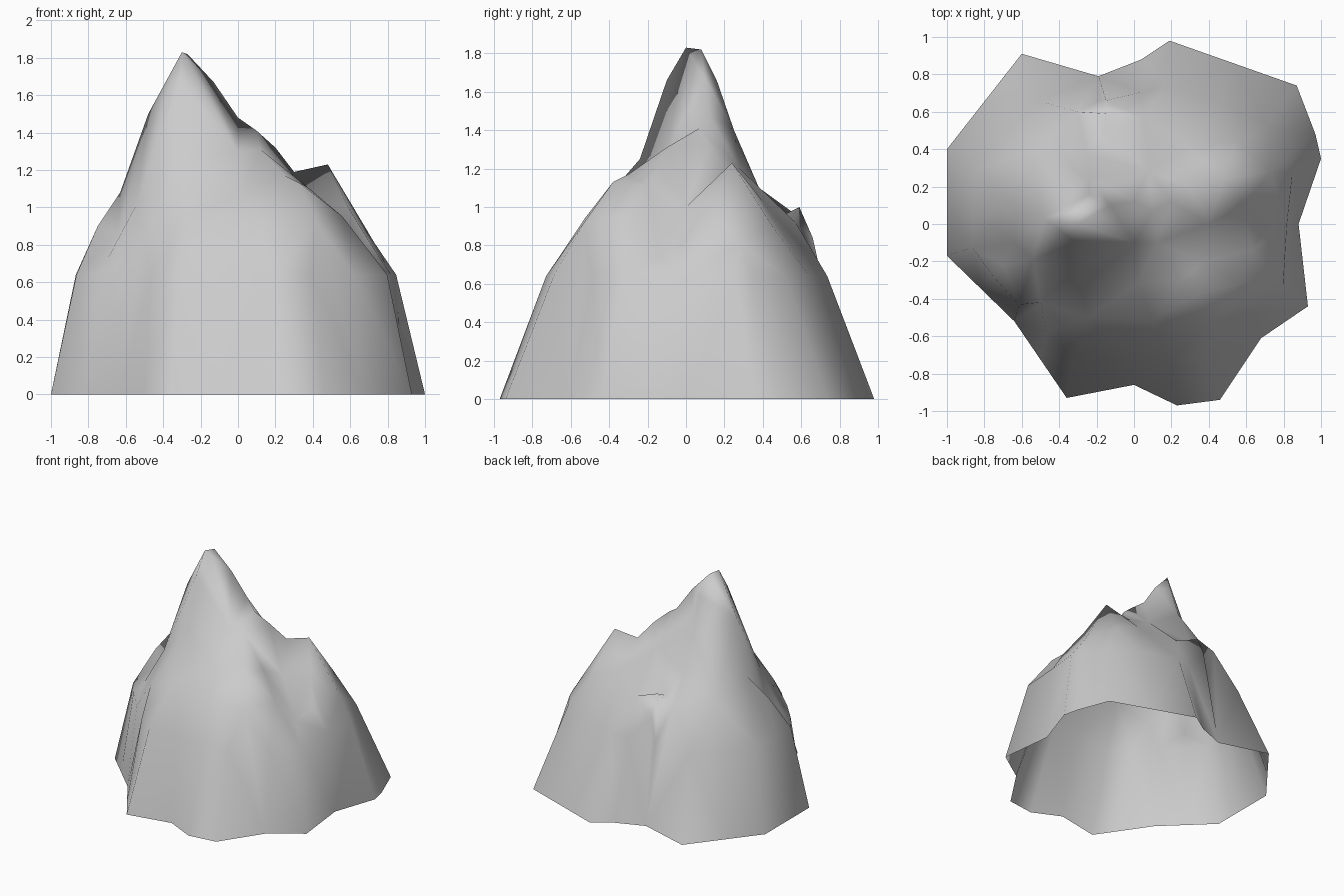
import bpy
import bmesh
from mathutils import Vector
from mathutils.geometry import delaunay_2d_cdt

cube = bpy.data.objects.get("Cube")
if cube:
    bpy.data.objects.remove(cube, do_unlink=True)

# Outline of the foot of the mountain, counter-clockwise
foot_outline = [
    (1, .35), (.97, .48), (.87, .74), (.19, .98), (.04, .88), (-.19, .79),
    (-.6, .91), (-1, .4), (-1, -.17), (-.64, -.52), (-.36, -.93), (0, -.86),
    (.23, -.97), (.46, -.94), (.68, -.61), (.93, -.44), (.88, 0),
]

# Ridges, ribs and hollows that shape the upper slopes
landmarks = {
    "summit": [(-.3, 0, 1.83), (-.27, .08, 1.82)],
    "summit_ridge": [(-.13, .1, 1.67), (0, .12, 1.48), (.1, .07, 1.41),
                     (.2, .12, 1.32), (.3, .2, 1.19)],
    "east_peak": [(.48, .24, 1.23), (.59, .1, 1), (.7, -.02, .82)],
    "east_gully": [(.4, 0, 1), (.63, -.14, .73)],
    "south_shoulder": [(.12, -.1, 1.31), (.25, -.3, 1.17), (.33, -.38, 1.13),
                       (.37, -.2, 1.11), (.56, -.32, .95)],
    "south_hollow": [(0, -.1, 1.3), (.02, -.32, 1.08)],
    "south_rib": [(-.31, -.1, 1.66), (-.3, -.24, 1.25), (-.25, -.5, .95)],
    "south_apron": [(.1, -.52, .95), (.42, -.53, .92), (-.5, -.42, .83)],
    "west_ridge": [(-.48, .03, 1.5), (-.63, .1, 1.08), (-.75, 0, .9)],
    "west_outcrop": [(-.54, -.19, 1.02), (-.64, -.1, .86), (-.7, -.22, .72)],
    "north_rib": [(-.24, .16, 1.66), (-.24, .25, 1.4), (-.25, .38, 1.1)],
    "north_ledge": [(-.15, .49, .95), (-.3, .6, .94), (-.15, .59, 1),
                    (.05, .57, .92), (-.15, .66, .84)],
    "north_slope": [(.08, .28, 1.2), (.3, .4, 1.03), (.55, .45, .9),
                    (-.55, .4, .97)],
    "east_slope": [(.73, .28, .81)],
}


def split_long_sides(points, limit):
    """Halve the sides of a closed outline that exceed the limit."""
    result = []
    for i, point in enumerate(points):
        here = Vector(point)
        following = Vector(points[(i + 1) % len(points)])
        result.append(here)
        if (following - here).length > limit:
            result.append((here + following) / 2)
    return result


def brow_point(foot):
    """Draw a foot point inward and soften the bays of the outline."""
    rounded = (foot + foot.normalized()) / 2
    return Vector((rounded.x * .87, rounded.y * .75, .64))


def make_mountain():
    foot = split_long_sides(foot_outline, .45)
    points = [p.to_3d() for p in foot]
    points += [brow_point(p) for p in foot]
    for feature in landmarks.values():
        points += [Vector(p) for p in feature]

    # Join all points into one skin, bounded by the foot outline
    flat, _, faces, origins, _, _ = delaunay_2d_cdt(
        [p.to_2d() for p in points], [], [list(range(len(foot)))], 1, 1e-5)
    bm = bmesh.new()
    verts = []
    for position, origin in zip(flat, origins):
        height = points[origin[0]].z if origin else 0
        verts.append(bm.verts.new((position.x, position.y, height)))
    for face in faces:
        bm.faces.new([verts[i] for i in face]).smooth = True

    # Face the skin outward
    bm.normal_update()
    for face in bm.faces:
        if face.normal.z < 0:
            face.normal_flip()
    mesh = bpy.data.meshes.new("mountain")
    bm.to_mesh(mesh)
    bm.free()
    mountain = bpy.data.objects.new("mountain", mesh)
    bpy.context.collection.objects.link(mountain)
    return mountain


# Plain pale rock
rock = bpy.data.materials.new("pale_grey_rock")
rock.use_nodes = True
colour = (.6, .6, .6, 1)
rock.diffuse_color = colour
shader = rock.node_tree.nodes["Principled BSDF"]
shader.inputs["Base Color"].default_value = colour
shader.inputs["Roughness"].default_value = .9

make_mountain().data.materials.append(rock)
